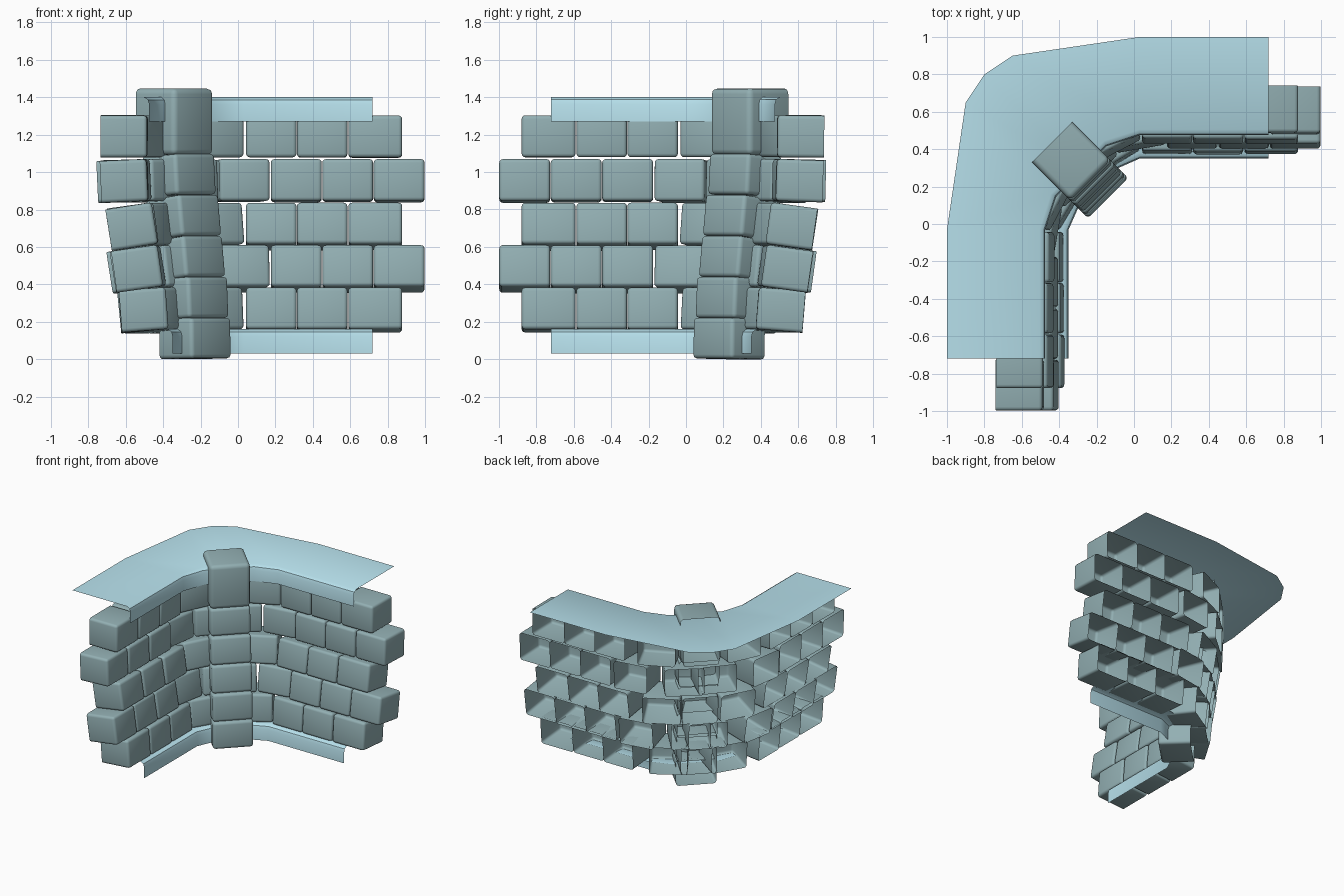
import bpy, bmesh, math, random
from mathutils import Vector, Matrix

if "Cube" in bpy.data.objects:
    bpy.data.objects.remove(bpy.data.objects["Cube"])

random.seed(4)


def material(name, colour):
    m = bpy.data.materials.new(name)
    m.diffuse_color = colour
    m.use_nodes = True
    m.node_tree.nodes["Principled BSDF"].inputs["Base Color"].default_value = m.diffuse_color
    return m


STONE = material("stone", (0.29, 0.43, 0.45, 1))
TRIM = material("trim", (0.48, 0.76, 0.85, 1))


def finish(bm, name, mat):
    """Turn a bmesh into a smooth-by-angle object."""
    mesh = bpy.data.meshes.new(name)
    bm.to_mesh(mesh)
    bm.free()
    mesh.materials.append(mat)
    ob = bpy.data.objects.new(name, mesh)
    bpy.context.collection.objects.link(ob)
    bpy.ops.object.select_all(action='DESELECT')
    ob.select_set(True)
    bpy.context.view_layer.objects.active = ob
    bpy.ops.object.shade_smooth_by_angle(angle=math.radians(40))
    return ob


def mirror(p):
    """Reflect a plan point across the corner diagonal."""
    return Vector((-p[1], -p[0]))


def plan_path(f, end):
    """Plan line of the wall at distance f: right arm, bent corner, left arm."""
    x2 = -0.15 + (0.48 - f) * 0.35
    y2 = f - 0.06
    d = (y2 - x2) / 2
    half = [Vector((end, f)), Vector((0.03, f)), Vector((x2, y2))]
    return half + [Vector((-d, d))] + [mirror(p) for p in reversed(half)]


def walk(path, dist):
    for a, b in zip(path, path[1:]):
        seg = (b - a).length
        if dist <= seg:
            return a.lerp(b, dist / seg)
        dist -= seg
    return path[-1]


def add_block(bm, pos, back, z, size, tilt, bevel):
    """Rounded block with an open back; pos is the centre of its front face."""
    w, d, h = size
    tmp = bmesh.new()
    bmesh.ops.create_cube(tmp, size=1)
    bmesh.ops.translate(tmp, vec=(0, 0.5, 0), verts=tmp.verts)
    bmesh.ops.scale(tmp, vec=(w, d, h), verts=tmp.verts)
    rear = [f for f in tmp.faces if f.normal.y > 0.9]
    bmesh.ops.delete(tmp, geom=rear, context='FACES_ONLY')
    edges = [e for e in tmp.edges if not e.is_boundary]
    bmesh.ops.bevel(tmp, geom=edges, offset=bevel, segments=3, profile=0.5, affect='EDGES')
    n = Vector((back[0], back[1], 0)).normalized()
    t = n.cross(Vector((0, 0, 1)))
    m = Matrix(((t.x, n.x, 0, pos[0]), (t.y, n.y, 0, pos[1]), (0, 0, 1, z), (0, 0, 0, 1)))
    tmp.transform(m @ Matrix.Rotation(-math.radians(tilt), 4, 'X'))
    mesh = bpy.data.meshes.new("tmp")
    tmp.to_mesh(mesh)
    tmp.free()
    bm.from_mesh(mesh)
    bpy.data.meshes.remove(mesh)


def sheet(name, rows):
    """Skin between plan lines given as (points, z)."""
    bm = bmesh.new()
    grid = [[bm.verts.new((p[0], p[1], z)) for p in pts] for pts, z in rows]
    for a, b in zip(grid, grid[1:]):
        for i in range(len(a) - 1):
            bm.faces.new((a[i], b[i], b[i + 1], a[i + 1]))
    bmesh.ops.recalc_face_normals(bm, faces=bm.faces)
    if sum(f.normal.z * f.calc_area() for f in bm.faces) < 0:
        bmesh.ops.reverse_faces(bm, faces=bm.faces)
    return finish(bm, name, TRIM)


# brick courses: front distance, centre height, backward lean
courses = [(0.383, 0.272, 5), (0.418, 0.500, 8.5), (0.442, 0.727, 8.5),
           (0.482, 0.957, 2), (0.485, 1.190, 0)]
for i, (f, z, tilt) in enumerate(courses):
    bm = bmesh.new()
    path = plan_path(f, 1.0)
    total = sum((b - a).length for a, b in zip(path, path[1:]))
    # distances along the course and widths, wider round the bend
    if i % 2:
        first = [(0.1385 + 0.275 * k, 0.272) for k in range(4)] + [(1.245, 0.295)]
    else:
        first = [(0.266, 0.288)] + [(0.55 + 0.272 * k, 0.27) for k in range(2)]
        first.append((1.1, 0.285))
    spots = first + [(total - u, w) for u, w in first]
    if i % 2 == 0:
        spots.append((total / 2, 0.27))
    for u, w in spots:
        along = walk(path, u + 0.125) - walk(path, u - 0.125)
        back = Vector((along.y, -along.x))
        jitter = random.uniform(-0.004, 0.004)
        pos = walk(path, u) + back.normalized() * jitter
        add_block(bm, pos, back, z, (w, 0.25, 0.224), tilt + jitter * 200, 0.02)
    finish(bm, f"brick_course_{i + 1}", STONE)

# corner column: front distance on the diagonal, bottom, top, depth, lean
column = [(0.197, 0.003, 0.220, 0.245, 1), (0.218, 0.220, 0.440, 0.25, 3),
          (0.250, 0.440, 0.660, 0.25, 7), (0.280, 0.660, 0.880, 0.25, 7),
          (0.315, 0.880, 1.097, 0.25, 4), (0.330, 1.090, 1.445, 0.29, 0)]
diag = Vector((-1, 1)).normalized()
for i, (s, z0, z1, depth, tilt) in enumerate(column):
    bm = bmesh.new()
    add_block(bm, diag * s, diag, (z0 + z1) / 2, (0.305, depth, z1 - z0), tilt,
              0.03 if i == 5 else 0.022)
    finish(bm, f"corner_block_{i + 1}", STONE)

# top ledge with a rounded front lip
outer = [Vector(p) for p in ((0.72, 1.0), (0.03, 1.0), (-0.65, 0.9))]
outer = outer + [Vector((-0.8, 0.8))] + [mirror(p) for p in reversed(outer)]
sheet("top_ledge", [(plan_path(0.475, 0.72), 1.27), (plan_path(0.475, 0.72), 1.36),
                    (plan_path(0.482, 0.72), 1.385), (plan_path(0.505, 0.72), 1.40),
                    (outer, 1.40)])

# base skirting with a rounded top
sheet("base_skirting", [(plan_path(f, 0.72), z) for f, z in
                        ((0.35, 0.03), (0.35, 0.12), (0.357, 0.145),
                         (0.38, 0.16), (0.47, 0.16))])

# settle the whole model on the ground
bpy.context.view_layer.update()
low = min((o.matrix_world @ v.co).z for o in bpy.data.objects for v in o.data.vertices)
for o in bpy.data.objects:
    o.location.z -= low
